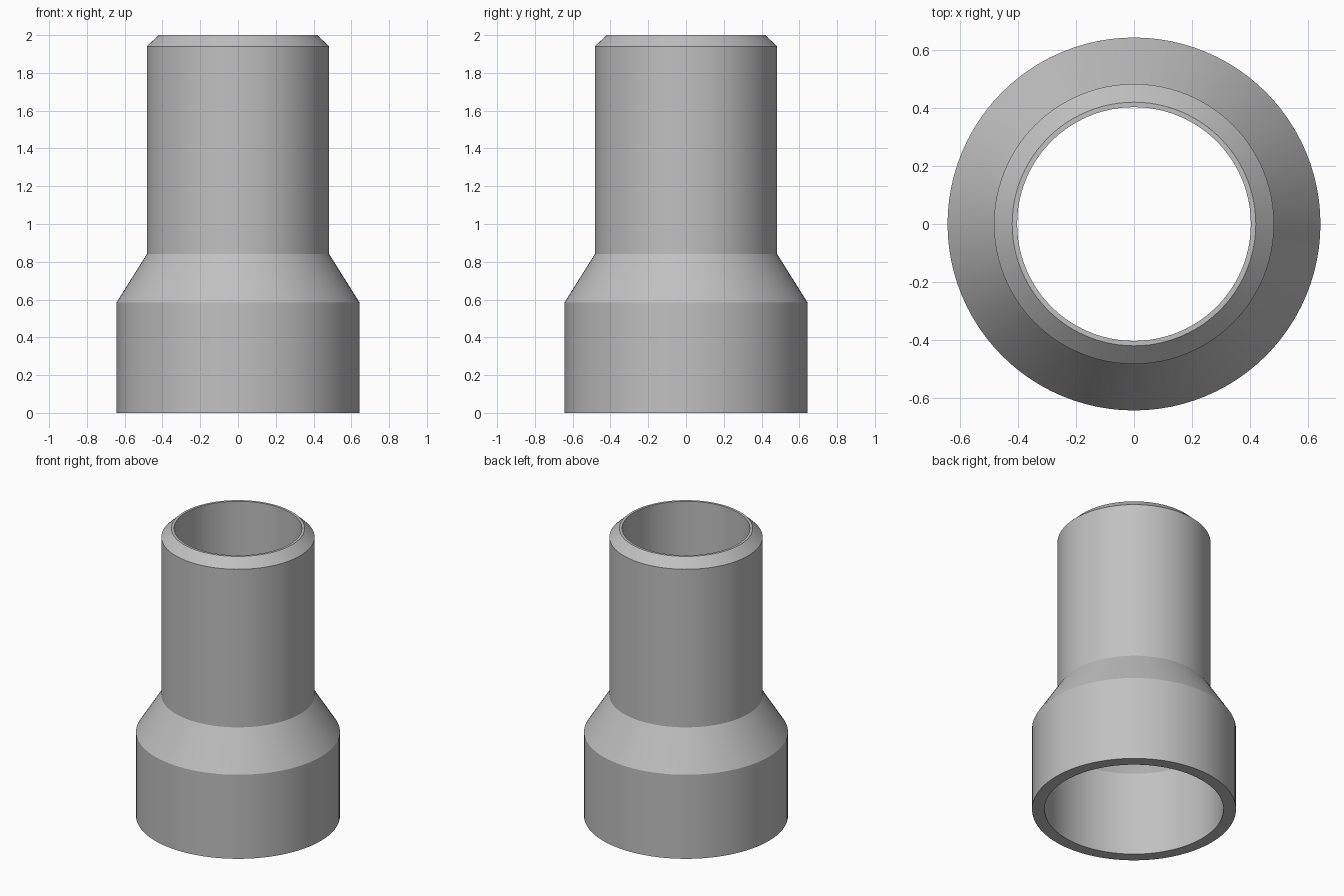
import bpy, bmesh, math
from mathutils import Vector

cube = bpy.data.objects.get("Cube")
if cube:
    bpy.data.objects.remove(cube, do_unlink=True)

# Plain grey material
grey = bpy.data.materials.new("plain_grey")
grey.use_nodes = True
colour = (0.53, 0.53, 0.53, 1)
grey.diffuse_color = colour
grey.node_tree.nodes["Principled BSDF"].inputs["Base Color"].default_value = colour

# Closed wall section (radius, height): up the outside, down the bore
outside = [(0.643, 0), (0.643, 0.585), (0.483, 0.84), (0.483, 1.94), (0.42, 2)]
bore = [(0.403, 2), (0.403, 0.84), (0.564, 0.585), (0.564, 0)]
section = outside + bore

# Spin the section into a hollow reducer sleeve
bm = bmesh.new()
verts = [bm.verts.new((r, 0, z)) for r, z in section]
edges = [bm.edges.new((v, verts[(i + 1) % len(verts)])) for i, v in enumerate(verts)]
bmesh.ops.spin(bm, geom=verts + edges, cent=(0, 0, 0), axis=Vector((0, 0, 1)),
               angle=math.tau, steps=96, use_merge=True)
bmesh.ops.remove_doubles(bm, verts=bm.verts, dist=0.0001)
bmesh.ops.recalc_face_normals(bm, faces=bm.faces)
mesh = bpy.data.meshes.new("reducer_sleeve")
bm.to_mesh(mesh)
bm.free()
mesh.materials.append(grey)
sleeve = bpy.data.objects.new("reducer_sleeve", mesh)
bpy.context.collection.objects.link(sleeve)

# Smooth round walls with crisp rims and shoulders
bpy.ops.object.select_all(action="DESELECT")
sleeve.select_set(True)
bpy.context.view_layer.objects.active = sleeve
bpy.ops.object.shade_smooth_by_angle(angle=math.radians(25))
